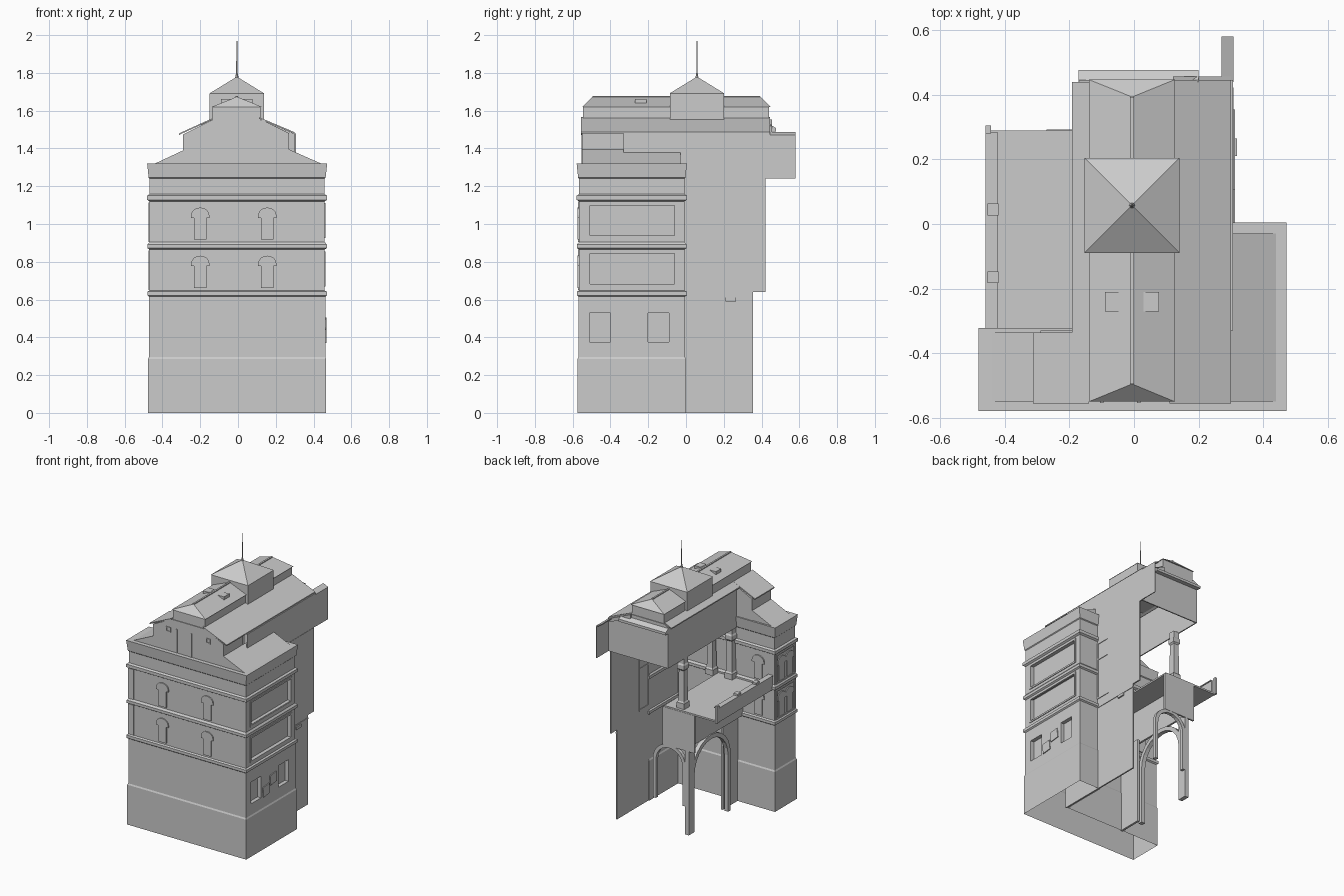
import bpy, bmesh, math

if "Cube" in bpy.data.objects:
    bpy.data.objects.remove(bpy.data.objects["Cube"])

def make(name, verts, faces):
    me = bpy.data.meshes.new(name)
    me.from_pydata(verts, [], faces)
    bm = bmesh.new()
    bm.from_mesh(me)
    bmesh.ops.recalc_face_normals(bm, faces=bm.faces)
    bm.to_mesh(me)
    bm.free()
    ob = bpy.data.objects.new(name, me)
    bpy.context.collection.objects.link(ob)
    return ob

def loft(name, rings):
    n = len(rings[0])
    verts = [p for r in rings for p in r]
    faces = [[k*n+i, k*n+(i+1) % n, (k+1)*n+(i+1) % n, (k+1)*n+i]
             for k in range(len(rings)-1) for i in range(n)]
    faces += [list(range(n)), list(range(len(verts)-n, len(verts)))]
    return make(name, verts, faces)

def prism(name, pts, axis, a, b):
    at = {'x': lambda p, t: (t, p[0], p[1]),
          'y': lambda p, t: (p[0], t, p[1]),
          'z': lambda p, t: (p[0], p[1], t)}[axis]
    return loft(name, [[at(p, t) for p in pts] for t in (a, b)])

def box(name, x0, x1, y0, y1, z0, z1):
    return prism(name, [(x0, y0), (x1, y0), (x1, y1), (x0, y1)], 'z', z0, z1)

def frame(name, axis, t0, t1, u0, u1, z0, z1, w):
    # four bars around an opening lying in the plane of the axis
    for a, b, c, d in ((u0, u1, z0, z0+w), (u0, u1, z1-w, z1),
                       (u0, u0+w, z0+w, z1-w), (u1-w, u1, z0+w, z1-w)):
        prism(name, [(a, c), (b, c), (b, d), (a, d)], axis, t0, t1)

def arch(name, axis, t0, t1, c, r, w, spring, foot):
    arc = lambda R: [(c+R*math.cos(math.pi*i/12), spring+R*math.sin(math.pi*i/12)) for i in range(13)]
    pts = [(c+r+w, foot)] + arc(r+w) + [(c-r-w, foot), (c-r, foot)] + arc(r)[::-1] + [(c+r, foot)]
    prism(name, pts, axis, t0, t1)

def arched_window(axis, t0, t1, c, z):
    pts = [(c-.032, z), (c+.032, z), (c+.032, z+.115), (c+.048, z+.115)]
    pts += [(c+.048*math.cos(a), z+.13+.04*math.sin(a)) for a in [math.pi*i/8 for i in range(9)]]
    pts += [(c-.048, z+.115), (c-.032, z+.115)]
    prism("arched_window", pts, axis, t0, t1)

# Front block: stepped footprint lofted through a wall profile with mouldings
foot = [(-.468, -.566, -1, -1), (.459, -.566, 1, -1), (.459, -.008, 1, 1),
        (.30, -.008, -1, 1), (.30, -.335, -1, 1), (-.468, -.335, -1, 1)]
profile = [(0, .008), (.285, .008), (.295, .003), (.615, .003), (.622, .012), (.642, .012), (.648, 0),
           (.865, 0), (.872, .011), (.892, .011), (.905, 0), (1.12, 0), (1.128, .013), (1.15, .013),
           (1.158, 0), (1.24, 0), (1.245, .005), (1.32, .013)]
block = loft("front_block", [[(x+sx*o, y+sy*o, z) for x, y, sx, sy in foot] for z, o in profile])

# Recessed side panels and ground-floor windows
cuts = []
for z0, z1 in ((.68, .85), (.94, 1.10)):
    cuts.append(box("panel_cutter", .435, .5, -.51, -.06, z0, z1))
for y in (-.455, -.145):
    cuts.append(box("window_cutter", .435, .5, y-.055, y+.055, .375, .53))
bpy.context.view_layer.objects.active = block
for c in cuts:
    m = block.modifiers.new("cut", 'BOOLEAN')
    m.object = c
    m.solver = 'EXACT'
    bpy.ops.object.modifier_apply(modifier=m.name)
for c in cuts:
    bpy.data.objects.remove(c)
# Open underside
bm = bmesh.new()
bm.from_mesh(block.data)
low = [f for f in bm.faces if all(v.co.z < 1e-4 for v in f.verts)]
bmesh.ops.delete(bm, geom=low, context='FACES_ONLY')
bm.to_mesh(block.data)
bm.free()

# Windows, panel frames and corner strips on both storeys
for z0, z1 in ((.65, .865), (.905, 1.12)):
    for x in (-.2, .155):
        arched_window('y', -.574, -.56, x, z0+.012)
    arched_window('y', -.34, -.327, -.34, z0+.012)
    for y in (-.50, -.41):
        arched_window('x', -.474, -.46, y, z0+.012)
    box("corner_strip", -.472, -.428, -.571, -.55, z0, z1)
    frame("side_panel_frame", 'x', .45, .464, -.52, -.05, z0+.02, z1-.01, .012)
    frame("left_panel_frame", 'x', -.475, -.46, -.56, -.345, z0, z1-.005, .01)
for y, z, r in ((-.265, .465, .05), (-.345, .41, .05)):
    pts = [(y+r*math.cos(.9+i*math.pi/2), z+r*math.sin(.9+i*math.pi/2)) for i in range(4)]
    prism("tilted_plaque", pts, 'x', .45, .468)

# Low side roofs above the cornice
prism("left_side_roof", [(-.44, 1.32), (-.29, 1.39), (-.29, 1.32)], 'y', -.55, -.335)
prism("right_side_roof", [(.44, 1.32), (.27, 1.395), (.27, 1.32)], 'y', -.55, -.03)

# Front gable with strips and small square windows
prism("front_gable", [(-.29, 1.32), (-.29, 1.475), (-.14, 1.55), (.13, 1.55), (.27, 1.48), (.27, 1.32)],
      'y', -.55, -.33)
for x in (-.10, .015):
    box("gable_strip", x-.005, x+.005, -.554, -.545, 1.32, 1.49)
for x in (-.165, .15):
    frame("gable_window", 'y', -.554, -.545, x-.018, x+.018, 1.455, 1.49, .006)

# Hollow hall roof: thin fascias around the open terrace, roof slabs above
box("left_fascia", -.17, -.162, -.33, .445, 1.24, 1.53)
box("right_fascia", .298, .306, -.33, .445, 1.24, 1.478)
prism("rear_fascia", [(-.17, 1.24), (.305, 1.24), (.305, 1.475), (.13, 1.55), (-.14, 1.55), (-.17, 1.53)],
      'y', .437, .445)
prism("left_roof_slab", [(-.312, 1.472), (-.14, 1.55), (-.14, 1.558), (-.312, 1.48)], 'y', -.556, -.335)
prism("left_eave_slab", [(-.192, 1.525), (-.14, 1.55), (-.14, 1.558), (-.192, 1.533)], 'y', -.335, .44)
prism("right_roof_slab", [(.30, 1.478), (.11, 1.558), (.11, 1.566), (.30, 1.486)], 'y', -.556, .445)
prism("rear_ledge", [(.44, 1.53), (.476, 1.508), (.476, 1.49), (.44, 1.49)], 'x', -.172, .2)
prism("rear_eave_rail", [(.12, 1.525), (.12, 1.553), (.30, 1.475), (.30, 1.45)], 'y', .43, .456)
prism("rear_fin", [(.308, 1.24), (.308, 1.47), (.27, 1.488), (.27, 1.48), (.302, 1.464), (.302, 1.24)],
      'y', .44, .58)

# Raised ridge monitor with hipped roof
box("monitor_walls", -.135, .12, -.545, .44, 1.54, 1.62)
make("monitor_roof", [(-.14, -.55, 1.62), (.127, -.55, 1.62), (.127, .447, 1.62), (-.14, .447, 1.62),
                      (-.006, -.495, 1.674), (-.006, .393, 1.674)],
     [(0, 1, 4), (1, 2, 5, 4), (2, 3, 5), (3, 0, 4, 5), (3, 2, 1, 0)])
box("ridge_cap", -.012, 0, -.495, .393, 1.665, 1.678)
for x0, x1 in ((-.09, -.04), (.03, .078)):
    box("skylight", x0, x1, -.27, -.21, 1.635, 1.662)

# Tower and spire
cx, cy = -.006, .058
box("tower", -.15, .138, -.086, .202, 1.54, 1.69)
make("tower_roof", [(-.153, -.089, 1.69), (.141, -.089, 1.69), (.141, .205, 1.69), (-.153, .205, 1.69), (cx, cy, 1.78)],
     [(0, 1, 4), (1, 2, 4), (2, 3, 4), (3, 0, 4), (3, 2, 1, 0)])
loft("spire", [[(cx+r*math.cos(i*math.pi/3), cy+r*math.sin(i*math.pi/3), z) for i in range(6)]
               for z, r in ((1.76, .012), (1.80, .004), (1.97, .002))])

# Long right wall of the hall
box("right_wall_lower", .298, .308, -.335, .355, 0, .64)
box("right_wall_upper", .298, .308, -.335, .422, .64, 1.24)
box("right_wall_band", .305, .312, -.01, .355, .612, .622)
box("wall_bracket", .305, .318, .21, .265, .59, .61)
frame("tall_window_frame", 'x', .294, .312, -.008, .108, .68, 1.105, .01)
box("tall_window_bar", .294, .312, 0, .1, .975, .985)

# Terrace floor, parapet and posts
box("terrace_floor", -.455, -.03, -.34, .29, .868, .88)
box("parapet", -.455, -.428, -.33, .285, .868, .965)
box("parapet_cap", -.46, -.422, -.33, .285, .965, .972)
box("parapet_end", -.46, -.443, .28, .305, .868, .99)
for y in (.045, -.165):
    box("parapet_post", -.453, -.42, y-.018, y+.018, .87, .985)

# Terrace column and wall pilasters
for x, y in ((-.145, .24), (0, -.29), (-.14, -.31)):
    loft("terrace_column", [[(x+sx*r, y+sy*r, z) for sx, sy in ((-1, -1), (1, -1), (1, 1), (-1, 1))]
                            for z, r in ((.88, .03), (.92, .03), (.93, .023), (1.15, .02),
                                         (1.16, .028), (1.19, .028), (1.2, .022), (1.245, .022))])

# Arcade and wall pieces under the terrace
arch("side_arch", 'x', -.225, -.195, .035, .19, .03, .405, 0)
arch("rear_arch", 'y', .265, .29, -.07, .105, .025, .48, .2)
box("rear_panel", -.27, -.02, .28, .292, .6, .87)
box("side_beam", -.217, -.203, -.335, .285, .62, .868)
box("inner_wall", -.18, -.165, -.335, -.16, 0, .62)
box("rear_corner_pier", -.225, -.195, .225, .29, 0, .62)
